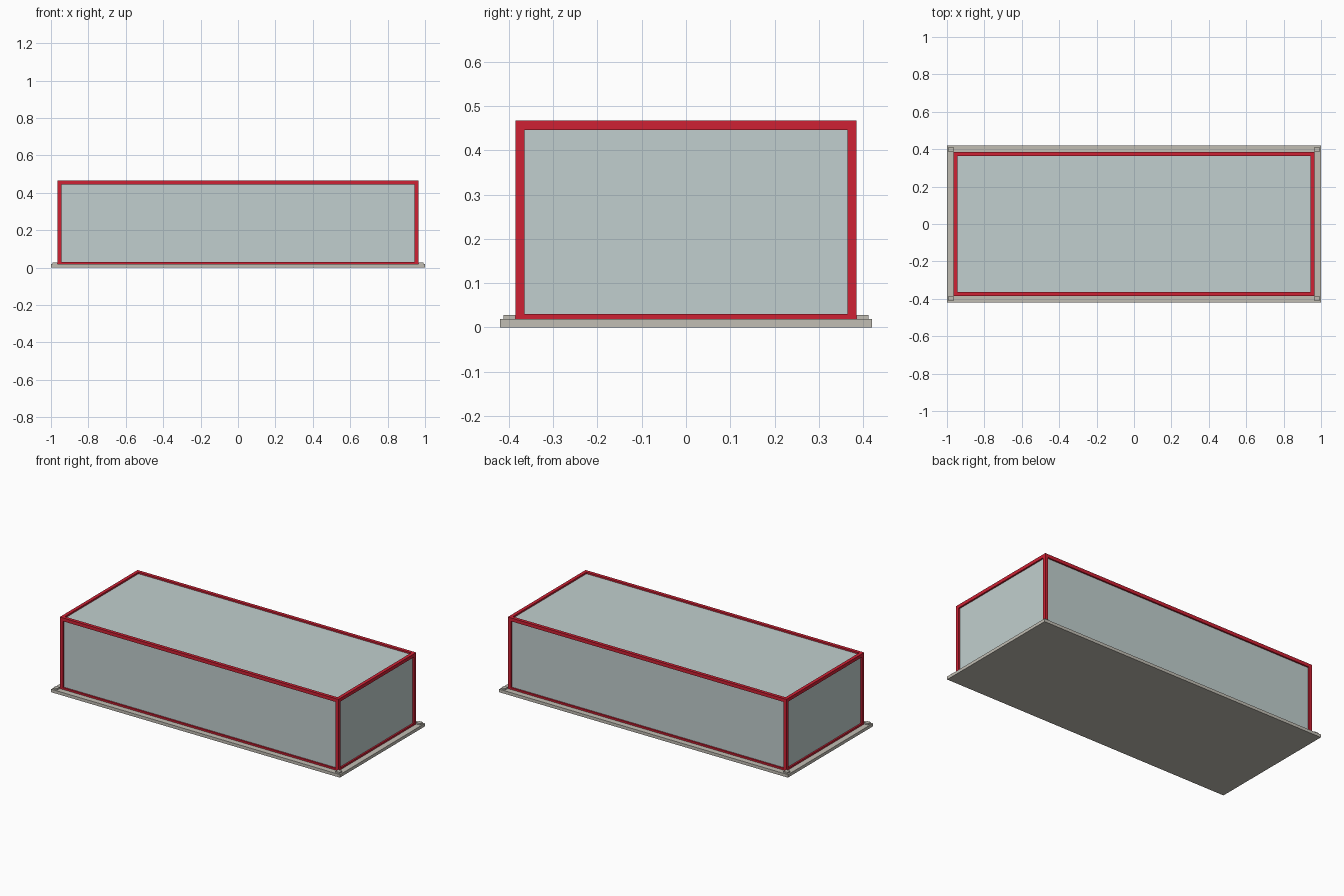
import bpy

cube = bpy.data.objects.get("Cube")
if cube:
    bpy.data.objects.remove(cube, do_unlink=True)


def material(name, srgb):
    color = [(c / 255) ** 2.2 for c in srgb] + [1]
    mat = bpy.data.materials.new(name)
    mat.use_nodes = True
    mat.diffuse_color = color
    mat.node_tree.nodes["Principled BSDF"].inputs["Base Color"].default_value = color
    return mat


RED = material("red frame", (205, 38, 55))
GLASS = material("pale glass", (192, 206, 205))
STONE = material("grey stone", (192, 188, 178))


def box(name, low, high, mat):
    """Axis-aligned box between two corners."""
    bpy.ops.mesh.primitive_cube_add(size=1, location=[(a + b) / 2 for a, b in zip(low, high)])
    obj = bpy.context.object
    obj.name = name
    obj.scale = [b - a for a, b in zip(low, high)]
    bpy.ops.object.transform_apply(location=False, rotation=False, scale=True)
    obj.data.materials.append(mat)
    return obj


X, Y, TOP = 0.965, 0.385, 0.467   # outer half sizes and height of the frame
BAR, BASE, INSET = 0.021, 0.019, 0.01

# Plinth
box("base_slab", (-1, -0.42, 0), (1, 0.42, BASE), STONE)

# Glass body, recessed behind the frame bars
box("glass_body", (INSET - X, INSET - Y, BASE), (X - INSET, Y - INSET, TOP - INSET), GLASS)

sides = {-1: ("right", "front"), 1: ("left", "back")}
for s in (-1, 1):
    x_name, y_name = sides[s][0], sides[s][1]

    # Long and short rails, at the bottom and at the top
    for level, z0, z1 in (("bottom", 0.01, 0.03), ("top", TOP - BAR, TOP)):
        y0, y1 = sorted((s * Y, s * (Y - BAR)))
        box(f"{y_name}_{level}_rail", (BAR - X, y0, z0), (X - BAR, y1, z1), RED)
        x0, x1 = sorted((s * X, s * (X - BAR)))
        box(f"{x_name}_{level}_rail", (x0, BAR - Y, z0), (x1, Y - BAR, z1), RED)

    # Corner posts and the small pads outside them
    for t in (-1, 1):
        corner = f"{sides[t][1]}_{x_name}"
        for part, inner, outer, z0, z1, mat in (
            ("post", (X - BAR, Y - BAR), (X, Y), 0.01, TOP, RED),
            ("pad", (X, Y), (0.991, 0.412), 0.01, 0.028, STONE),
        ):
            x0, x1 = sorted((s * inner[0], s * outer[0]))
            y0, y1 = sorted((t * inner[1], t * outer[1]))
            box(f"{corner}_{part}", (x0, y0, z0), (x1, y1, z1), mat)
